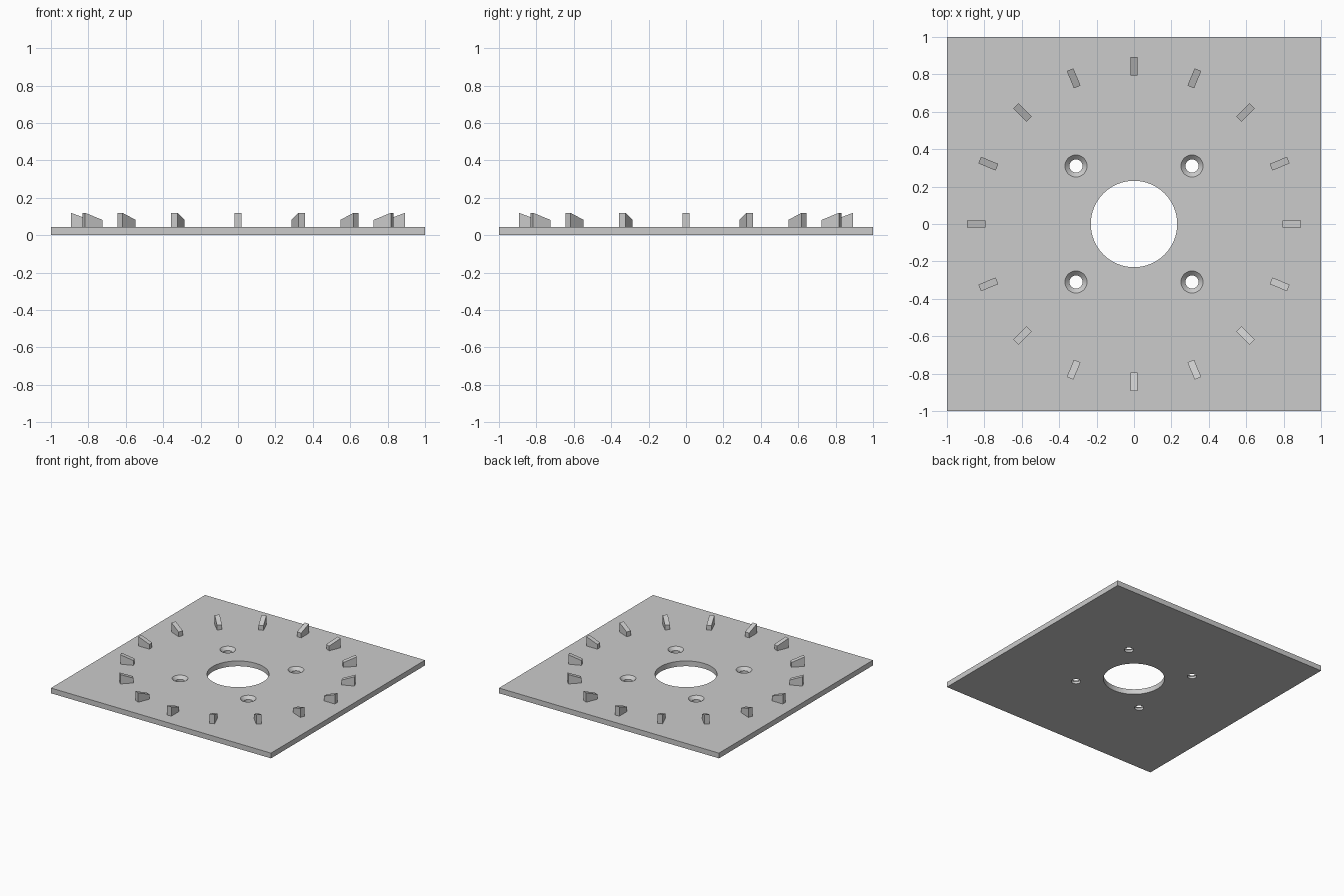
import bpy, bmesh, math
from mathutils import Matrix

cube = bpy.data.objects.get("Cube")
if cube:
    bpy.data.objects.remove(cube, do_unlink=True)

TOP = 0.043          # plate thickness
SEGMENTS = 64

grey = bpy.data.materials.new("light_grey")
grey.use_nodes = True
colour = (0.6, 0.6, 0.6, 1)
grey.diffuse_color = colour
grey.node_tree.nodes["Principled BSDF"].inputs["Base Color"].default_value = colour


def make_object(name, bm):
    bmesh.ops.recalc_face_normals(bm, faces=bm.faces[:])
    mesh = bpy.data.meshes.new(name)
    bm.to_mesh(mesh)
    bm.free()
    mesh.materials.append(grey)
    obj = bpy.data.objects.new(name, mesh)
    bpy.context.collection.objects.link(obj)
    return obj


def turned_cutter(name, profile, x, y):
    """Solid of revolution from (radius, height) pairs."""
    bm = bmesh.new()
    rings = []
    for r, z in profile:
        angles = [math.tau * i / SEGMENTS for i in range(SEGMENTS)]
        rings.append([bm.verts.new((x + r * math.cos(a), y + r * math.sin(a), z)) for a in angles])
    for low, high in zip(rings, rings[1:]):
        for i in range(SEGMENTS):
            j = (i + 1) % SEGMENTS
            bm.faces.new((low[i], low[j], high[j], high[i]))
    bm.faces.new(rings[0])
    bm.faces.new(rings[-1])
    return make_object(name, bm)


def wedge(name, angle):
    """Radial block whose top slopes down toward the centre."""
    inner, outer, half = 0.793, 0.893, 0.019
    side = [(inner, TOP - 0.005), (outer, TOP - 0.005), (outer, 0.12), (inner, 0.082)]
    bm = bmesh.new()
    face = bm.faces.new([bm.verts.new((x, -half, z)) for x, z in side])
    ext = bmesh.ops.extrude_face_region(bm, geom=[face])["geom"]
    moved = [v for v in ext if isinstance(v, bmesh.types.BMVert)]
    bmesh.ops.translate(bm, verts=moved, vec=(0, 2 * half, 0))
    bm.transform(Matrix.Rotation(angle, 4, "Z"))
    return make_object(name, bm)


# Square base plate
bm = bmesh.new()
bmesh.ops.create_cube(bm, size=1)
bm.transform(Matrix.Translation((0, 0, TOP / 2)) @ Matrix.Diagonal((2, 2, TOP, 1)))
plate = make_object("base_plate", bm)

# Central bore and four countersunk screw holes
cutters = [turned_cutter("bore_cutter", [(0.231, -0.1), (0.231, 0.2)], 0, 0)]
screw = [(0.035, -0.1), (0.035, TOP - 0.024), (0.059, TOP), (0.059, 0.2)]
for sx in (-1, 1):
    for sy in (-1, 1):
        cutters.append(turned_cutter("screw_hole_cutter", screw, sx * 0.31, sy * 0.31))

bpy.context.view_layer.objects.active = plate
for cutter in cutters:
    cutter.hide_render = True
    mod = plate.modifiers.new("hole", "BOOLEAN")
    mod.operation = "DIFFERENCE"
    mod.solver = "EXACT"
    mod.object = cutter
    bpy.ops.object.modifier_apply(modifier=mod.name)
    bpy.data.objects.remove(cutter, do_unlink=True)

# Smooth hole walls with sharp rims
bpy.ops.object.select_all(action="DESELECT")
plate.select_set(True)
bpy.ops.object.shade_smooth_by_angle(angle=math.radians(30))

# Ring of sixteen wedge blocks
for k in range(16):
    wedge(f"wedge_block_{k + 1}", math.tau * k / 16)
